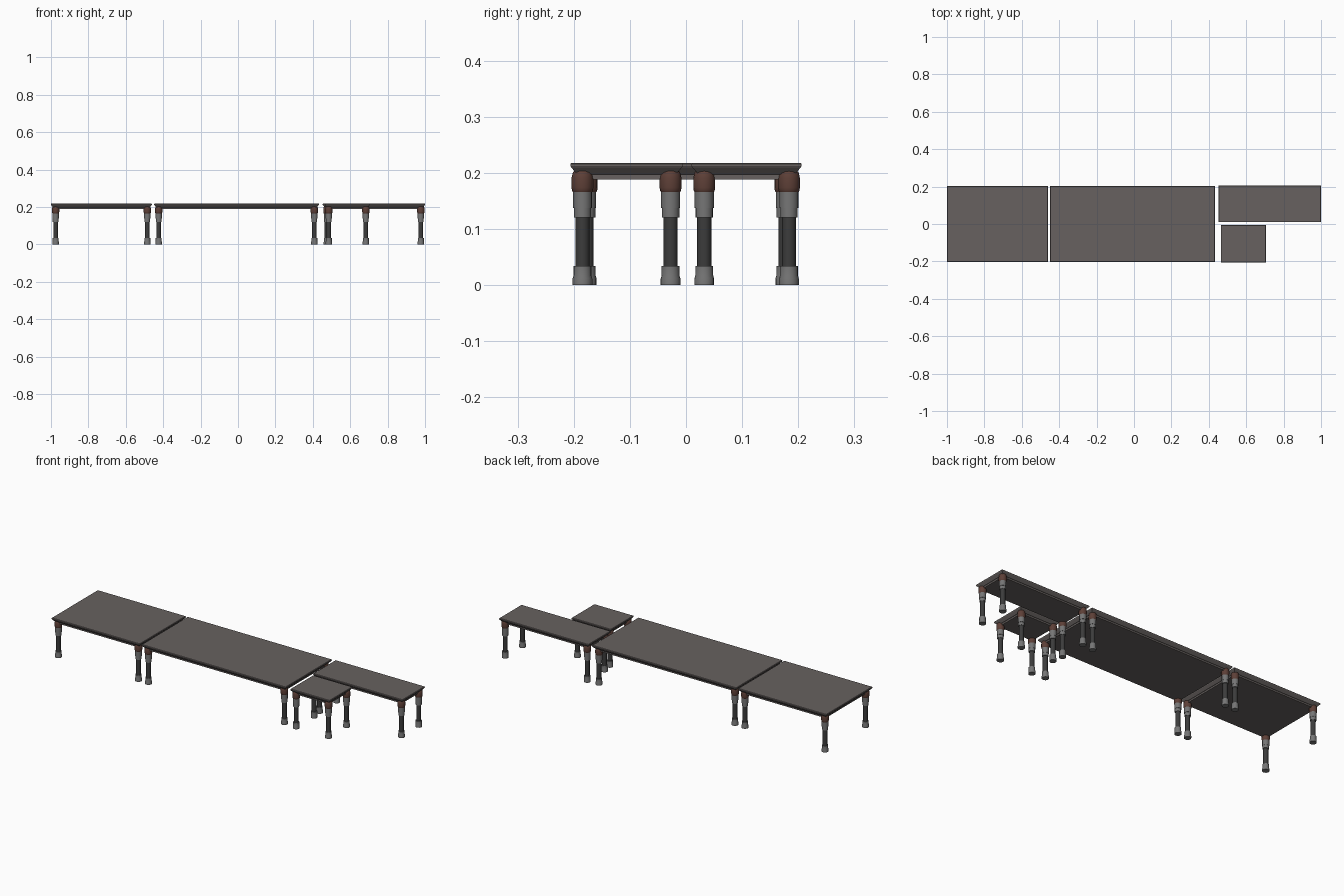
import bpy, bmesh, math

if "Cube" in bpy.data.objects:
    bpy.data.objects.remove(bpy.data.objects["Cube"])


def material(name, rgb):
    m = bpy.data.materials.new(name)
    m.diffuse_color = (*rgb, 1)
    m.use_nodes = True
    m.node_tree.nodes["Principled BSDF"].inputs["Base Color"].default_value = m.diffuse_color
    return m


TOP = material("tabletop_grey", (0.135, 0.12, 0.115))
BROWN = material("brown_cap", (0.11, 0.05, 0.038))
DARK = material("dark_shaft", (0.045, 0.045, 0.045))
GREY = material("grey_metal", (0.18, 0.18, 0.18))


def finish(bm, name, mat, smooth=False):
    bmesh.ops.recalc_face_normals(bm, faces=bm.faces)
    me = bpy.data.meshes.new(name)
    bm.to_mesh(me)
    bm.free()
    me.materials.append(mat)
    ob = bpy.data.objects.new(name, me)
    bpy.context.collection.objects.link(ob)
    if smooth:
        bpy.ops.object.select_all(action='DESELECT')
        ob.select_set(True)
        bpy.context.view_layer.objects.active = ob
        bpy.ops.object.shade_smooth_by_angle(angle=math.radians(35))
    return ob


def loft(rings):
    """Closed solid through a stack of vertex rings."""
    bm = bmesh.new()
    loops = [[bm.verts.new(p) for p in ring] for ring in rings]
    n = len(loops[0])
    for a, b in zip(loops, loops[1:]):
        for i in range(n):
            j = (i + 1) % n
            bm.faces.new((a[i], a[j], b[j], b[i]))
    bm.faces.new(loops[0])
    bm.faces.new(loops[-1])
    return bm


def turned(name, profile, x, y, mat, sides=16):
    rings = [[(x + r * math.cos(math.tau * i / sides),
               y + r * math.sin(math.tau * i / sides), z)
              for i in range(sides)] for r, z in profile]
    return finish(loft(rings), name, mat, True)


# Slab profile: (inset from edge, height), apron up to bevelled top
SLAB = [(0.016, 0.188), (0.016, 0.197), (0.012, 0.198), (0.002, 0.209),
        (0, 0.212), (0, 0.216), (0.002, 0.218)]

# Leg parts: (radius, height)
LEG = {
    "foot": ([(0.0175, 0), (0.0175, 0.012), (0.016, 0.017), (0.016, 0.034)], GREY),
    "shaft": ([(0.0125, 0.03), (0.0125, 0.125)], DARK),
    "lower_collar": ([(0.0155, 0.121), (0.0155, 0.14)], GREY),
    "upper_collar": ([(0.017, 0.1375), (0.017, 0.168)], GREY),
    "cap": ([(0.0165, 0.165), (0.0185, 0.168), (0.0195, 0.174), (0.0195, 0.191),
             (0.0175, 0.2), (0.013, 0.206), (0.006, 0.2095)], BROWN),
}

# Tables: x range, y range, leg inset
TABLES = {
    "wide_table": (-1.0, -0.46, -0.202, 0.202, 0.025),
    "long_table": (-0.449, 0.433, -0.202, 0.202, 0.025),
    "narrow_table": (0.453, 1.0, 0.01, 0.206, 0.0225),
    "small_table": (0.464, 0.705, -0.206, -0.006, 0.0215),
}

for table, (x0, x1, y0, y1, inset) in TABLES.items():
    rings = [[(x0 + d, y0 + d, z), (x1 - d, y0 + d, z),
              (x1 - d, y1 - d, z), (x0 + d, y1 - d, z)] for d, z in SLAB]
    finish(loft(rings), table + "_top", TOP)
    for side, x in (("left", x0 + inset), ("right", x1 - inset)):
        for end, y in (("front", y0 + inset), ("back", y1 - inset)):
            for part, (profile, mat) in LEG.items():
                turned(f"{table}_{end}_{side}_{part}", profile, x, y, mat)
